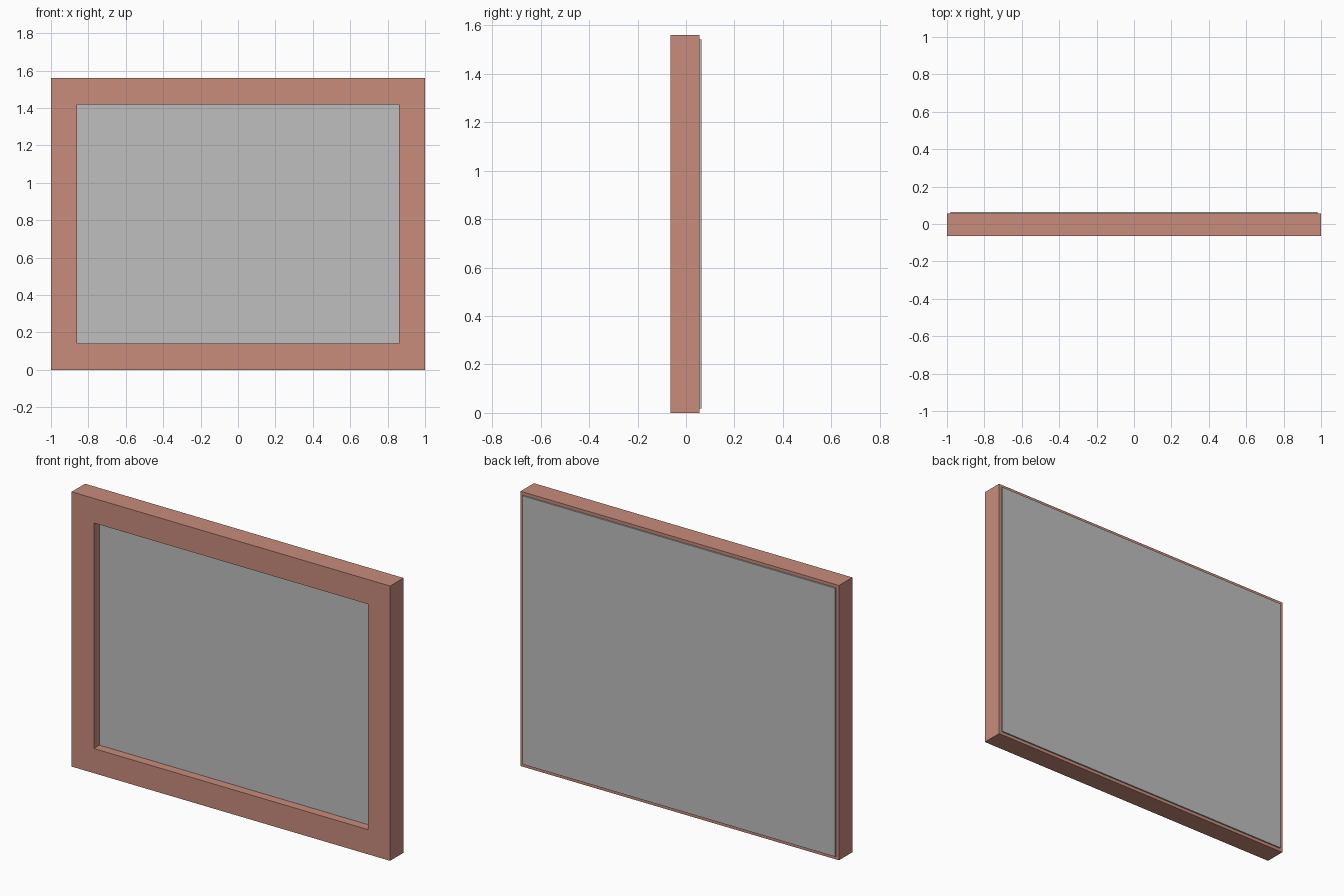
import bpy
import bmesh

WIDTH, HEIGHT = 2.0, 1.56
FRONT, BACK, PANEL_BACK = -0.064, 0.056, 0.064
LEDGE = -0.014      # depth at which the panel rests
BORDER = 0.14       # visible width of the frame
REBATE = 0.018      # thin lip left around the panel at the back

cube = bpy.data.objects.get("Cube")
if cube:
    bpy.data.objects.remove(cube, do_unlink=True)


def material(name, colour):
    mat = bpy.data.materials.new(name)
    mat.use_nodes = True
    mat.diffuse_color = colour
    mat.node_tree.nodes["Principled BSDF"].inputs["Base Color"].default_value = colour
    return mat


def corners(inset, y):
    x, low, high = WIDTH / 2 - inset, inset, HEIGHT - inset
    return [(-x, y, low), (x, y, low), (x, y, high), (-x, y, high)]


def rectangular_sweep(name, profile, mat, closed):
    """Join rectangles given as (inset, y); either loop the profile or cap its ends."""
    bm = bmesh.new()
    rings = [[bm.verts.new(c) for c in corners(*p)] for p in profile]
    pairs = list(zip(rings, rings[1:]))
    if closed:
        pairs.append((rings[-1], rings[0]))
    else:
        bm.faces.new(rings[0])
        bm.faces.new(rings[-1])
    for a, b in pairs:
        for i in range(4):
            j = (i + 1) % 4
            bm.faces.new((a[i], a[j], b[j], b[i]))
    bmesh.ops.recalc_face_normals(bm, faces=bm.faces)
    mesh = bpy.data.meshes.new(name)
    bm.to_mesh(mesh)
    bm.free()
    mesh.materials.append(mat)
    obj = bpy.data.objects.new(name, mesh)
    bpy.context.collection.objects.link(obj)
    return obj


wood = material("terracotta_wood", (0.578, 0.262, 0.202, 1))
grey = material("grey_panel", (0.52, 0.52, 0.52, 1))

# Mitred frame with a rebate cut into its back
rectangular_sweep("frame", [
    (0, FRONT), (0, BACK), (REBATE, BACK),
    (REBATE, LEDGE), (BORDER, LEDGE), (BORDER, FRONT),
], wood, closed=True)

# Panel seated in the rebate, standing slightly proud at the back
rectangular_sweep("panel", [(REBATE, LEDGE), (REBATE, PANEL_BACK)], grey, closed=False)
